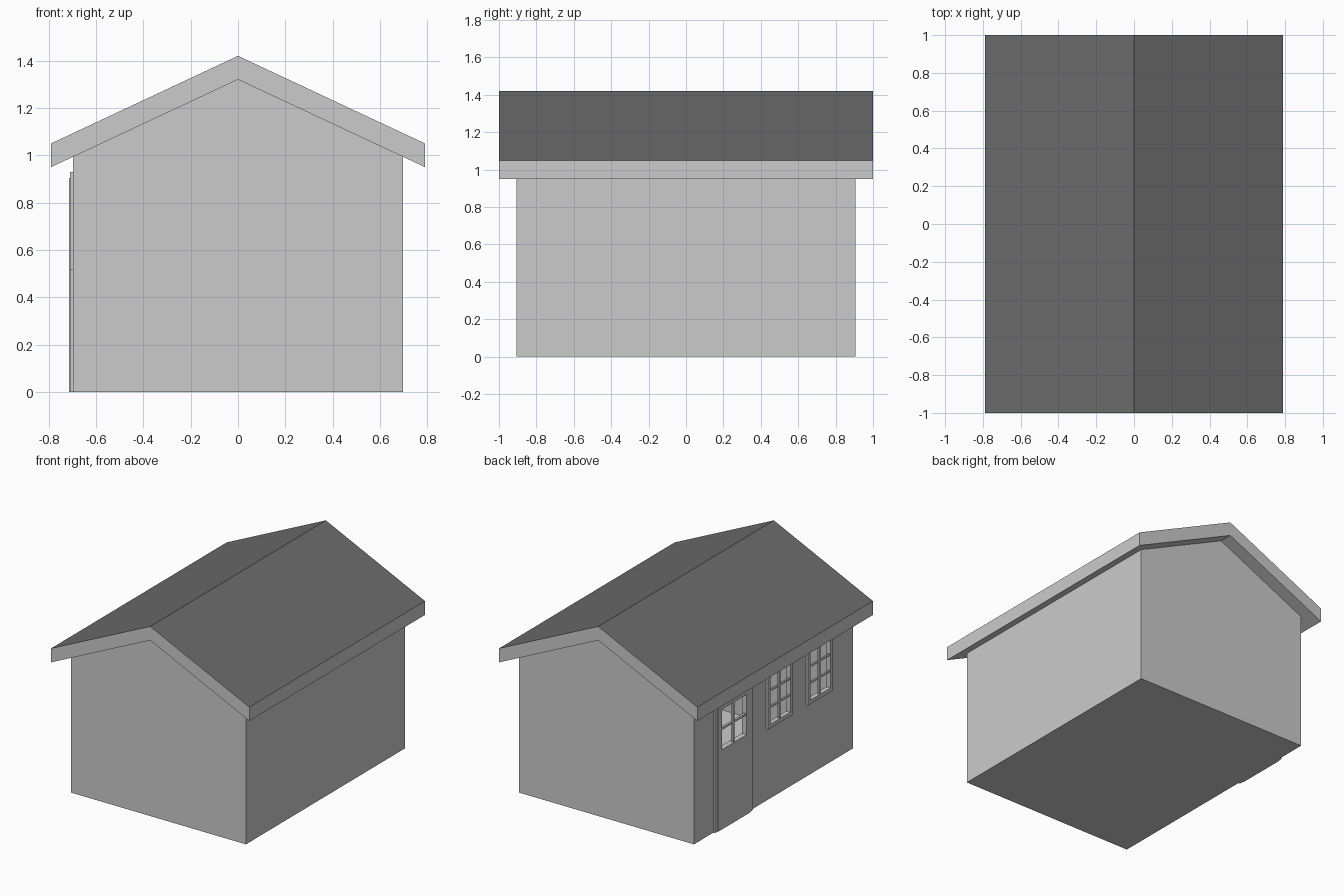
import bpy, bmesh

if "Cube" in bpy.data.objects:
    bpy.data.objects.remove(bpy.data.objects["Cube"])

WALL_X, WALL_Y, THICK = 0.697, 0.905, 0.02
SLOPE = 0.37 / 0.79


def make_object(name, bm):
    bmesh.ops.recalc_face_normals(bm, faces=bm.faces)
    mesh = bpy.data.meshes.new(name)
    bm.to_mesh(mesh)
    bm.free()
    obj = bpy.data.objects.new(name, mesh)
    bpy.context.collection.objects.link(obj)
    return obj


def prism(name, profile, y):
    """Extrude an (x, z) profile from -y to y."""
    bm = bmesh.new()
    face = bm.faces.new([bm.verts.new((px, -y, pz)) for px, pz in profile])
    ext = bmesh.ops.extrude_face_region(bm, geom=[face])["geom"]
    verts = [v for v in ext if isinstance(v, bmesh.types.BMVert)]
    bmesh.ops.translate(bm, verts=verts, vec=(0, 2 * y, 0))
    return make_object(name, bm)


def boxes(name, items):
    """One object from (x0, x1, y0, y1, z0, z1) boxes."""
    bm = bmesh.new()
    for x0, x1, y0, y1, z0, z1 in items:
        vs = bmesh.ops.create_cube(bm, size=1)["verts"]
        for v in vs:
            v.co = (x1 if v.co.x > 0 else x0,
                    y1 if v.co.y > 0 else y0,
                    z1 if v.co.z > 0 else z0)
    return make_object(name, bm)


def cut(obj, cutter):
    mod = obj.modifiers.new("cut", "BOOLEAN")
    mod.operation = "DIFFERENCE"
    mod.solver = "EXACT"
    mod.object = cutter
    cutter.hide_render = True
    cutter.hide_viewport = True


def surround(depth, y0, y1, z0, z1, side, bottom, top):
    """Two stiles with a bottom and a top rail between them."""
    a, b = -WALL_X - depth, -WALL_X + 0.004
    parts = [(a, b, y0, y0 + side, z0, z1), (a, b, y1 - side, y1, z0, z1),
             (a, b, y0 + side, y1 - side, z1 - top, z1)]
    if bottom:
        parts.append((a, b, y0 + side, y1 - side, z0, z0 + bottom))
    return parts


def glazing_bars(depth, y0, y1, z0, z1, rows, w=0.014):
    """One upright bar and evenly spaced cross bars."""
    a, b, yc = -WALL_X - depth, -WALL_X + 0.004, (y0 + y1) / 2
    parts = [(a, b, yc - w / 2, yc + w / 2, z0, z1)]
    for i in range(1, rows):
        z = z0 + (z1 - z0) * i / rows
        for s0, s1 in ((y0, yc - w / 2), (yc + w / 2, y1)):
            parts.append((a, b, s0, s1, z - w / 2, z + w / 2))
    return parts


# Hollow walls with gables and floor
eave = 1.32 - SLOPE * WALL_X
walls = prism("walls", [(-WALL_X, 0), (WALL_X, 0), (WALL_X, eave),
                        (0, 1.32), (-WALL_X, eave)], WALL_Y)
ix = WALL_X - THICK
room = prism("room_cutter", [(-ix, 0.01), (ix, 0.01), (ix, eave + 0.1),
                             (0, 1.42), (-ix, eave + 0.1)], WALL_Y - THICK)
cut(walls, room)

# Roof slab with dark upper faces
roof = prism("roof", [(-0.79, 0.95), (0, 1.32), (0.79, 0.95),
                      (0.79, 1.05), (0, 1.42), (-0.79, 1.05)], 1.0)
dark = bpy.data.materials.new("dark_roofing")
dark.diffuse_color = (0.15, 0.15, 0.15, 1)
dark.use_nodes = True
dark.node_tree.nodes["Principled BSDF"].inputs["Base Color"].default_value = dark.diffuse_color
roof.data.materials.append(None)
roof.data.materials.append(dark)
for p in roof.data.polygons:
    if p.normal.z > 0.5:
        p.material_index = 1

# Windows on the left wall
openings = []
for i, yc in enumerate((-0.06, -0.515)):
    y0, y1, z0, z1, f = yc - 0.142, yc + 0.142, 0.515, 0.93, 0.028
    hole = (y0 + f, y1 - f, z0 + f, z1 - f)
    boxes(f"window_frame_{i + 1}", surround(0.013, y0, y1, z0, z1, f, f, f))
    boxes(f"window_bars_{i + 1}", glazing_bars(0.008, *hole, rows=3))
    openings.append(hole)

# Door frame, leaf and its glazed opening
boxes("door_frame", surround(0.013, 0.255, 0.685, 0, 0.93, 0.03, 0, 0.026))
pane = (0.33, 0.61, 0.575, 0.865)
boxes("door", surround(0.018, 0.285, 0.655, 0, 0.904, 0.045, 0.575, 0.039))
boxes("door_bars", glazing_bars(0.013, *pane, rows=2))
openings.append(pane)

# Holes through the wall behind the panes
cut(walls, boxes("opening_cutter", [(-0.8, -0.62, *o) for o in openings]))
